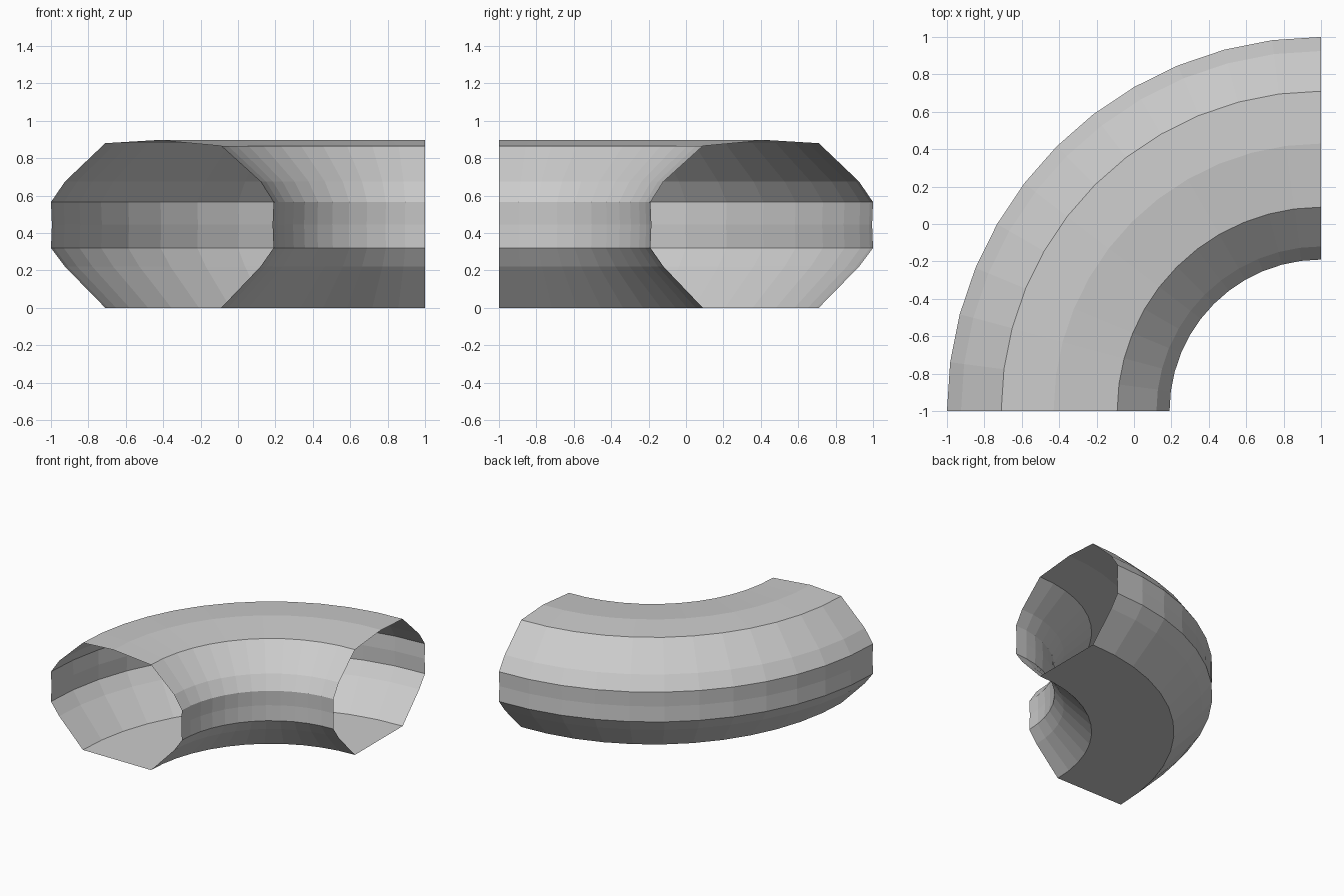
import bpy, bmesh
from math import radians
from mathutils import Vector

if "Cube" in bpy.data.objects:
    bpy.data.objects.remove(bpy.data.objects["Cube"])

CENTRE = Vector((1, -1, 0))   # centre of the bend
STEPS = 12                    # 7.5 degrees per segment

# Tube cross-section as (radius from bend centre, height)
profile = [(1.71, 0), (1.925, 0.22), (2.0, 0.32), (1.995, 0.445), (2.0, 0.565),
           (1.925, 0.675), (1.71, 0.88), (1.43, 0.897), (1.09, 0.865),
           (0.88, 0.675), (0.81, 0.565), (0.815, 0.445), (0.81, 0.32),
           (0.88, 0.22), (1.09, 0)]

# Curved tunnel: open-ended shell swept through a quarter turn
bm = bmesh.new()
verts = [bm.verts.new(CENTRE + Vector((-r, 0, z))) for r, z in profile]
edges = [bm.edges.new((v, verts[(i + 1) % len(verts)])) for i, v in enumerate(verts)]
bmesh.ops.spin(bm, geom=verts + edges, cent=CENTRE, axis=(0, 0, 1),
               angle=radians(-90), steps=STEPS, use_duplicate=False)
bmesh.ops.remove_doubles(bm, verts=bm.verts, dist=0.0001)
bmesh.ops.recalc_face_normals(bm, faces=bm.faces)

# Make sure the floor faces down so the shell points outward
floor = min(bm.faces, key=lambda f: f.calc_center_median().z)
if floor.normal.z > 0:
    bmesh.ops.reverse_faces(bm, faces=bm.faces)

mesh = bpy.data.meshes.new("curved_tunnel")
bm.to_mesh(mesh)
bm.free()
tunnel = bpy.data.objects.new("curved_tunnel", mesh)
bpy.context.collection.objects.link(tunnel)
